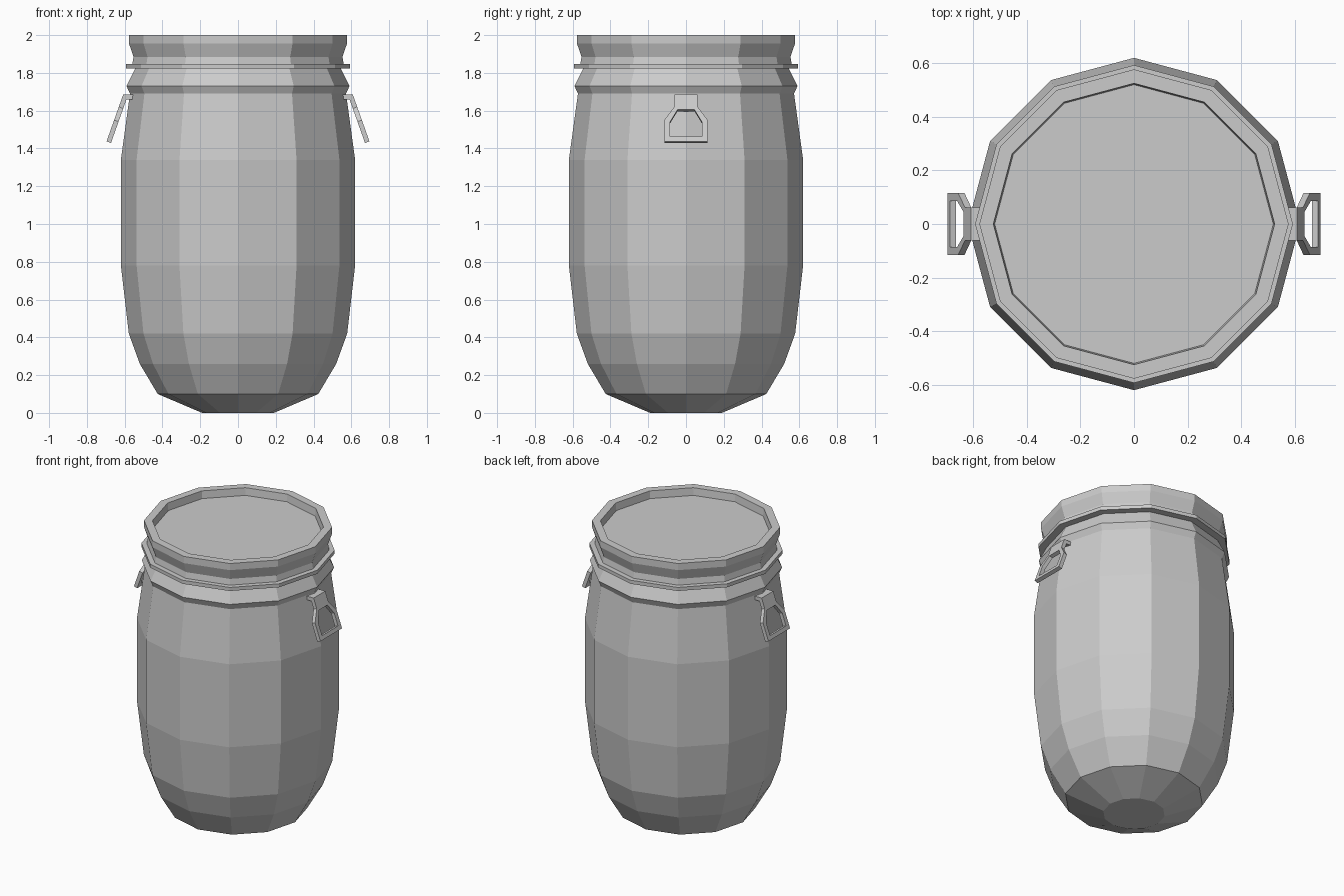
import bpy, bmesh, math

if "Cube" in bpy.data.objects:
    bpy.data.objects.remove(bpy.data.objects["Cube"])

SIDES = 12


def make_object(name, bm):
    mesh = bpy.data.meshes.new(name)
    bm.to_mesh(mesh)
    bm.free()
    obj = bpy.data.objects.new(name, mesh)
    bpy.context.collection.objects.link(obj)
    return obj


def lathe(name, profile):
    """Turn a (radius, height) profile into a capped twelve-sided solid."""
    bm = bmesh.new()
    rings = []
    for r, z in profile:
        rings.append([bm.verts.new((r * math.cos(math.tau * i / SIDES),
                                    r * math.sin(math.tau * i / SIDES), z))
                      for i in range(SIDES)])
    for a, b in zip(rings, rings[1:]):
        for i in range(SIDES):
            j = (i + 1) % SIDES
            bm.faces.new((a[i], a[j], b[j], b[i]))
    bm.faces.new(rings[0][::-1])
    bm.faces.new(rings[-1])
    bmesh.ops.recalc_face_normals(bm, faces=bm.faces)
    return make_object(name, bm)


# Bulging body with the shoulder collar
lathe("barrel_body", [(0.19, 0), (0.425, 0.10), (0.52, 0.26), (0.578, 0.42),
                      (0.62, 0.78), (0.62, 1.34), (0.572, 1.69),
                      (0.59, 1.73), (0.543, 1.825)])

# Thin clamping flange
lathe("clamp_ring", [(0.593, 1.822), (0.593, 1.846)])

# Lid with raised rim and recessed top
lathe("lid", [(0.56, 1.846), (0.553, 1.885), (0.577, 1.955), (0.577, 2.0),
              (0.525, 2.0), (0.52, 1.95)])

# Side handle: sloping open frame hung from a folded tab
bm = bmesh.new()


def plate_vert(y, z):
    return bm.verts.new((0.608 + (1.685 - z) * 0.355, y, z))


def loop(half):
    pts = half + [(-y, z) for y, z in reversed(half)]
    return [plate_vert(y, z) for y, z in pts]


outer = loop([(0.062, 1.62), (0.115, 1.55), (0.115, 1.437)])
inner = loop([(0.045, 1.605), (0.085, 1.54), (0.085, 1.462)])
for i in range(6):
    j = (i + 1) % 6
    bm.faces.new((outer[j], outer[i], inner[i], inner[j]))
fold = [plate_vert(s * 0.062, 1.685) for s in (1, -1)]
root = [bm.verts.new((0.53, s * 0.062, 1.685)) for s in (1, -1)]
bm.faces.new((outer[5], outer[0], fold[0], fold[1]))
bm.faces.new((fold[1], fold[0], root[0], root[1]))
bm.normal_update()
for f in list(bm.faces):
    if f.normal.x + f.normal.z < 0:
        f.normal_flip()
handle = make_object("side_handles", bm)
solid = handle.modifiers.new("thickness", 'SOLIDIFY')
solid.thickness = 0.025
solid.offset = -1
solid.use_even_offset = True
mirror = handle.modifiers.new("other_side", 'MIRROR')
mirror.use_axis[0] = True
mirror.use_mirror_merge = False
